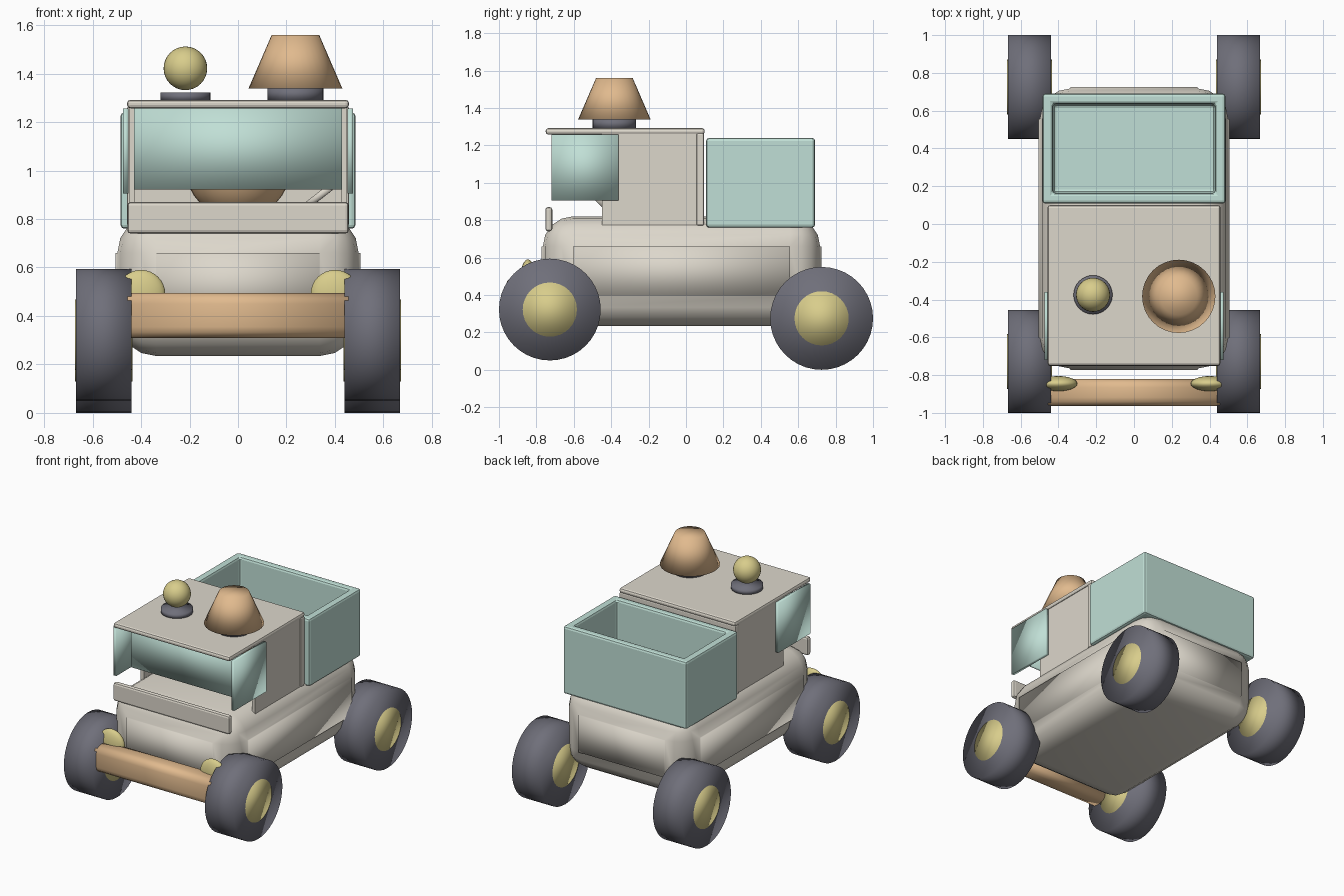
import bpy
import bmesh
from math import pi
from mathutils import Vector

if "Cube" in bpy.data.objects:
    bpy.data.objects.remove(bpy.data.objects["Cube"])


def make_material(name, rgb):
    mat = bpy.data.materials.new(name)
    mat.use_nodes = True
    colour = (*rgb, 1)
    mat.diffuse_color = colour
    mat.node_tree.nodes["Principled BSDF"].inputs["Base Color"].default_value = colour
    return mat


CREAM = make_material("warm cream", (0.72, 0.68, 0.60))
TEAL = make_material("pale teal", (0.53, 0.74, 0.67))
TAN = make_material("tan", (0.75, 0.49, 0.27))
YELLOW = make_material("soft yellow", (0.69, 0.61, 0.26))
RUBBER = make_material("dark grey", (0.16, 0.16, 0.195))


def finish(obj, name, mat, smooth=True):
    obj.name = name
    obj.data.materials.append(mat)
    for poly in obj.data.polygons:
        poly.use_smooth = smooth
    return obj


def from_bmesh(bm, name, mat, smooth):
    mesh = bpy.data.meshes.new(name)
    bm.to_mesh(mesh)
    bm.free()
    obj = bpy.data.objects.new(name, mesh)
    bpy.context.collection.objects.link(obj)
    return finish(obj, name, mat, smooth)


def box_bmesh(low, high):
    """Cube stretched between two opposite corners."""
    low, high = Vector(low), Vector(high)
    bm = bmesh.new()
    bmesh.ops.create_cube(bm, size=1)
    for v in bm.verts:
        v.co = (low + high) / 2 + v.co * (high - low)
    return bm


def round_edges(bm, edges, offset, segments):
    bmesh.ops.bevel(bm, geom=edges, offset=offset, segments=segments,
                    profile=0.5, affect='EDGES')
    bm.normal_update()


def inset(bm, faces, thickness, depth=0):
    bmesh.ops.inset_individual(bm, faces=faces, thickness=thickness, depth=depth,
                               use_even_offset=True)


def box(name, low, high, mat, bevel=0, smooth=False):
    bm = box_bmesh(low, high)
    if bevel:
        round_edges(bm, bm.edges[:], bevel, 2)
    return from_bmesh(bm, name, mat, smooth)


def cone(name, centre, r1, r2, depth, mat, rot=(0, 0, 0), sides=32):
    bpy.ops.mesh.primitive_cone_add(vertices=sides, radius1=r1, radius2=r2, depth=depth,
                                    location=centre, rotation=rot)
    return finish(bpy.context.object, name, mat)


def ball(name, centre, size, mat):
    bpy.ops.mesh.primitive_uv_sphere_add(segments=32, ring_count=16, radius=1,
                                         location=centre)
    obj = bpy.context.object
    obj.scale = size
    return finish(obj, name, mat)


# Rounded lower body with a slightly raised panel on each upright face
bm = box_bmesh((-0.498, -0.765, 0.235), (0.498, 0.717, 0.82))
round_edges(bm, bm.edges[:], 0.16, 4)
panels = [f for f in bm.faces if f.calc_area() > 0.1 and abs(f.normal.z) < 0.1]
inset(bm, panels, 0.001, 0.008)
from_bmesh(bm, "lower_body", CREAM, True)

# Cab shell, open at the front
box("cab_roof", (-0.458, -0.75, 1.257), (0.458, 0.1, 1.292), CREAM, 0.014)
box("cab_back", (-0.458, 0.055, 0.77), (0.458, 0.097, 1.265), CREAM, 0.01)
box("front_rail", (-0.457, -0.752, 0.74), (0.457, -0.715, 0.87), CREAM, 0.014)

# Cargo tray: hollowed from its top face
bm = box_bmesh((-0.485, 0.108, 0.76), (0.485, 0.69, 1.24))
bm.normal_update()
top = [f for f in bm.faces if f.normal.z > 0.9]
inset(bm, top, 0.055)
inset(bm, top, 0.004, -0.42)
tray = from_bmesh(bm, "cargo_tray", TEAL, False)
mod = tray.modifiers.new("soft edges", 'BEVEL')
mod.width, mod.segments = 0.016, 2

# Windscreen and interior
box("windscreen", (-0.43, -0.585, 0.922), (0.43, -0.565, 1.257), TEAL, smooth=True)
ball("cab_ball", (0, -0.2, 1.02), (0.22, 0.22, 0.22), TAN)
start, end = Vector((0.24, -0.38, 0.82)), Vector((0.38, -0.49, 0.93))
lever = cone("lever", (start + end) / 2, 0.015, 0.015, (end - start).length, CREAM, sides=12)
lever.rotation_euler = (end - start).to_track_quat('Z', 'Y').to_euler()

# Parts repeated on both sides
for side, s in (("left", 1), ("right", -1)):
    def span(a, b):
        return sorted((a * s, b * s))

    x0, x1 = span(0.425, 0.45)
    box(side + "_cab_wall", (x0, -0.45, 0.77), (x1, 0.06, 1.265), CREAM)
    x0, x1 = span(0.452, 0.475)
    box(side + "_side_window", (x0, -0.72, 0.905), (x1, -0.36, 1.257), TEAL, smooth=True)
    ball(side + "_headlight", (0.4 * s, -0.845, 0.49), (0.1, 0.04, 0.1), YELLOW)
    for end_name, y, z, r in (("front", -0.728, 0.322, 0.272), ("rear", 0.725, 0.275, 0.275)):
        label = side + "_" + end_name
        turn = (0, pi / 2, 0)
        cone(label + "_tyre", (0.554 * s, y, z), r, r, 0.228, RUBBER, turn, 40)
        cone(label + "_hub", (0.554 * s, y, z), 0.145, 0.145, 0.238, YELLOW, turn)

# Bumper bar, rounded along its length only
bm = box_bmesh((-0.455, -0.963, 0.31), (0.455, -0.82, 0.495))
long_edges = [e for e in bm.edges if abs(e.verts[0].co.x - e.verts[1].co.x) > 0.5]
round_edges(bm, long_edges, 0.045, 3)
from_bmesh(bm, "bumper", TAN, True)

# Roof ornaments
cone("beacon_base", (-0.217, -0.375, 1.305), 0.103, 0.103, 0.036, RUBBER)
ball("beacon", (-0.217, -0.375, 1.422), (0.09, 0.09, 0.09), YELLOW)
cone("funnel_base", (0.237, -0.383, 1.315), 0.116, 0.116, 0.055, RUBBER)
cone("funnel", (0.237, -0.383, 1.449), 0.194, 0.098, 0.222, TAN)
